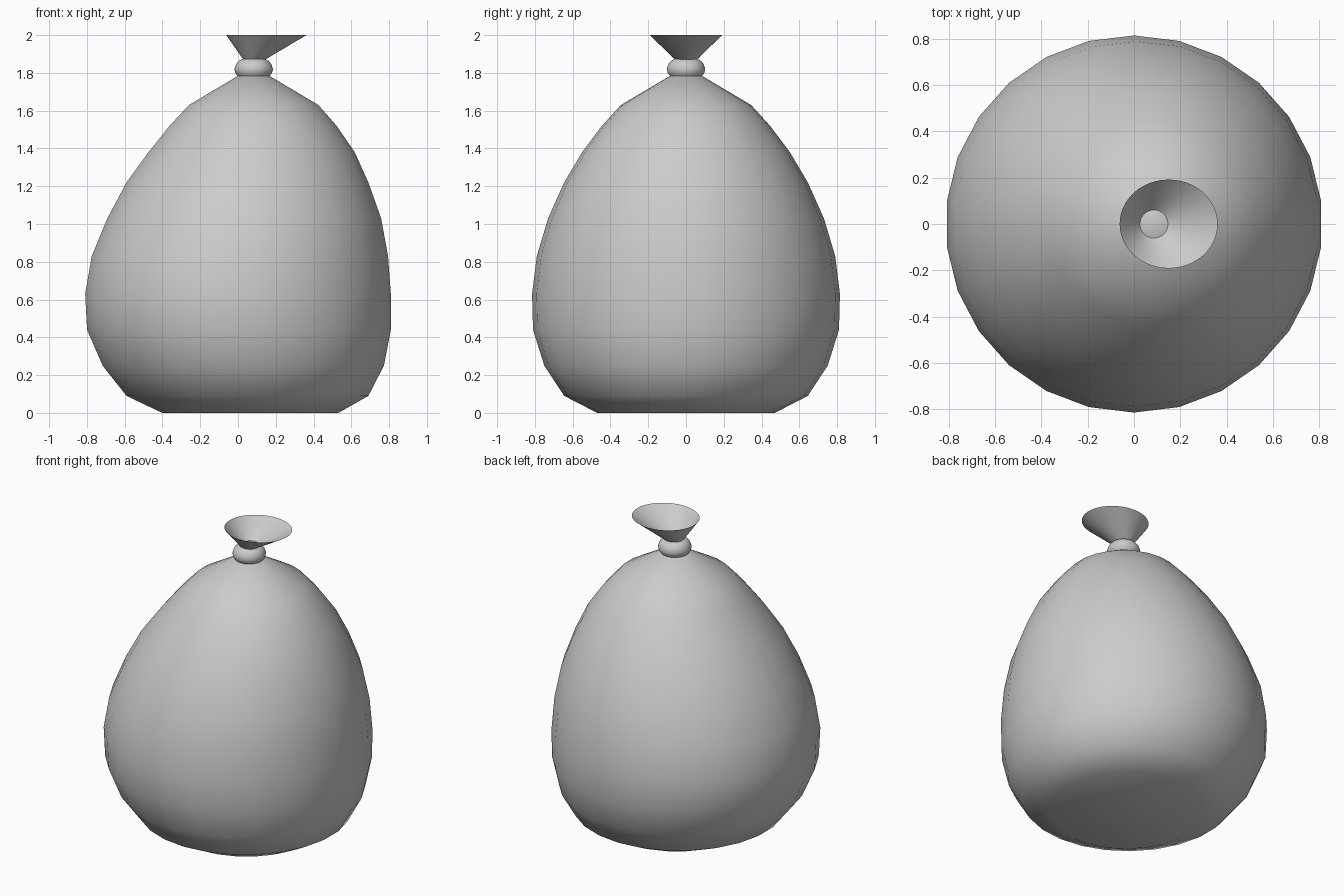
import bpy, bmesh
from math import sin, cos, pi, radians

if "Cube" in bpy.data.objects:
    bpy.data.objects.remove(bpy.data.objects["Cube"])


def loft(name, rings, segs, cap_bottom=False, cap_top=False):
    """Skin a stack of (z, centre x, radius x, radius y) rings."""
    bm = bmesh.new()
    loops = []
    for z, cx, rx, ry in rings:
        loops.append([bm.verts.new((cx + rx * sin(2 * pi * i / segs),
                                    ry * cos(2 * pi * i / segs), z))
                      for i in range(segs)])
    for a, b in zip(loops, loops[1:]):
        for i in range(segs):
            j = (i + 1) % segs
            bm.faces.new((a[j], a[i], b[i], b[j]))
    if cap_bottom:
        bm.faces.new(loops[0])
    if cap_top:
        bm.faces.new(loops[-1][::-1])
    mesh = bpy.data.meshes.new(name)
    bm.to_mesh(mesh)
    bm.free()
    obj = bpy.data.objects.new(name, mesh)
    bpy.context.collection.objects.link(obj)
    bpy.context.view_layer.objects.active = obj
    bpy.ops.object.select_all(action='DESELECT')
    obj.select_set(True)
    bpy.ops.object.shade_smooth_by_angle(angle=radians(35))
    return obj


# Sagging sack body, leaning slightly: (z, centre x, radius)
body = [(0, .065, .47), (.09, .05, .645), (.25, .028, .75), (.44, .005, .81),
        (.63, 0, .815), (.83, .01, .79), (1.03, .033, .73), (1.22, .05, .645),
        (1.38, .072, .55), (1.52, .08, .445), (1.63, .083, .345),
        (1.785, .083, .083)]
loft("sack_body", [(z, c, r, r) for z, c, r in body], 26, True, True)

# Tied knot
knot = [(1.78, .082), (1.797, .096), (1.82, .102), (1.845, .094),
        (1.863, .08), (1.874, .06)]
loft("knot", [(z, .083, r, r) for z, r in knot], 40, True, True)

# Open flared mouth above the knot
loft("flared_mouth", [(1.868, .085, .055, .055), (2.0, .15, .212, .192)], 48)
